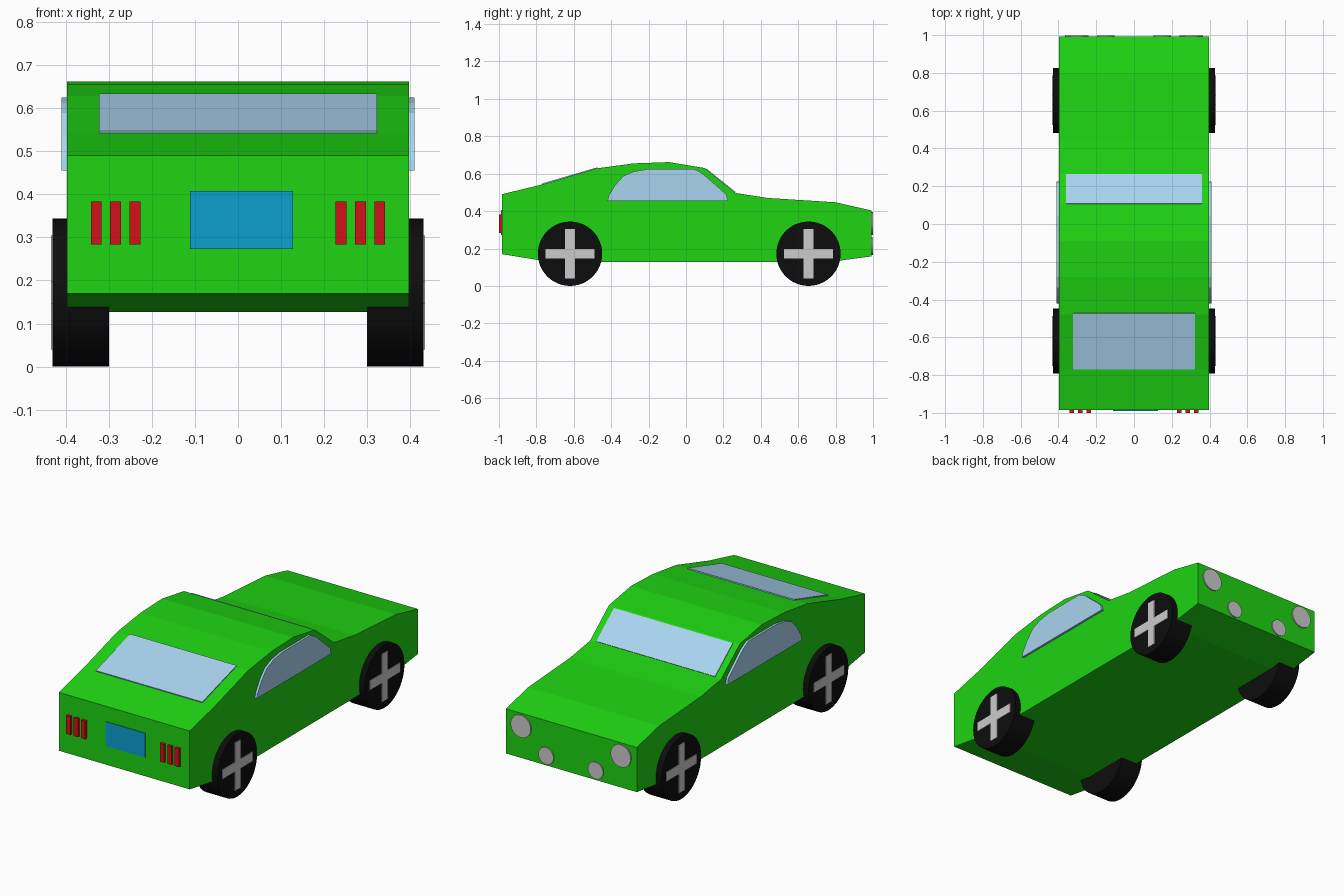
import bpy, bmesh, math
from mathutils import Vector, Matrix

if "Cube" in bpy.data.objects:
    bpy.data.objects.remove(bpy.data.objects["Cube"])


def material(name, r, g, b):
    m = bpy.data.materials.new(name)
    m.diffuse_color = (r, g, b, 1)
    m.use_nodes = True
    m.node_tree.nodes["Principled BSDF"].inputs["Base Color"].default_value = m.diffuse_color
    return m


GREEN = material("green_paint", 0.013, 0.66, 0.006)
GLASS = material("glass", 0.40, 0.66, 0.88)
BLACK = material("rubber", 0.004, 0.004, 0.004)
RED = material("red_light", 0.65, 0.006, 0.01)
BLUE = material("plate_blue", 0.004, 0.35, 0.62)


def finish(name, bm, mat):
    bmesh.ops.recalc_face_normals(bm, faces=bm.faces)
    mesh = bpy.data.meshes.new(name)
    bm.to_mesh(mesh)
    bm.free()
    ob = bpy.data.objects.new(name, mesh)
    bpy.context.collection.objects.link(ob)
    if mat:
        mesh.materials.append(mat)
    return ob


def prism(name, profile, x0, x1, mat):
    """Extrude a (y, z) side profile along x."""
    bm = bmesh.new()
    face = bm.faces.new([bm.verts.new((x0, y, z)) for y, z in profile])
    ext = bmesh.ops.extrude_face_region(bm, geom=[face])
    verts = [v for v in ext["geom"] if isinstance(v, bmesh.types.BMVert)]
    bmesh.ops.translate(bm, verts=verts, vec=(x1 - x0, 0, 0))
    return finish(name, bm, mat)


def box(name, x, y, z, mat):
    return prism(name, [(y[0], z[0]), (y[1], z[0]), (y[1], z[1]), (y[0], z[1])], x[0], x[1], mat)


def disc(name, radius, depth, axis, centre, mat, sides=48):
    bm = bmesh.new()
    rot = Matrix.Rotation(math.pi / 2, 4, 'Y' if axis == 'X' else 'X')
    bmesh.ops.create_cone(bm, cap_ends=True, segments=sides, radius1=radius, radius2=radius,
                          depth=depth, matrix=Matrix.Translation(centre) @ rot)
    for f in bm.faces:
        f.smooth = len(f.verts) == 4
    for e in bm.edges:
        e.smooth = all(f.smooth for f in e.link_faces)
    return finish(name, bm, mat)


def sloped_glass(name, a, b, half_width, lift):
    """Thin pane lying on the slope from a to b."""
    a, b = Vector(a), Vector(b)
    d = (b - a).normalized()
    n = Vector((-d.y, d.x)) * lift
    prism(name, [a - n, b - n, b + n, a + n], -half_width, half_width, GLASS)


# Body shell
prism("body", [(-0.985, 0.49), (-0.77, 0.542), (-0.48, 0.628), (-0.28, 0.655), (-0.09, 0.662),
               (0.10, 0.63), (0.265, 0.497), (0.44, 0.47), (0.80, 0.447), (0.993, 0.403),
               (0.993, 0.158), (0.76, 0.127), (-0.72, 0.127), (-0.985, 0.17)],
      -0.397, 0.397, GREEN)

# Front and rear glass
sloped_glass("windshield", (0.107, 0.6245), (0.261, 0.5005), 0.36, 0.004)
sloped_glass("rear_window", (-0.769, 0.5425), (-0.472, 0.6295), 0.323, 0.005)

side_glass = [(-0.42, 0.455), (-0.415, 0.48), (-0.38, 0.538), (-0.335, 0.588), (-0.28, 0.612),
              (-0.20, 0.625), (0.045, 0.625), (0.09, 0.60), (0.215, 0.49), (0.225, 0.455)]

for s, side in ((-1, "left"), (1, "right")):
    prism(f"{side}_side_window", side_glass, s * 0.38, s * 0.409, GLASS)

    # Wheels with cross-shaped hubs
    for y, end in ((-0.62, "rear"), (0.655, "front")):
        zc, a, t = 0.172, 0.132, 0.026
        disc(f"{side}_{end}_wheel", 0.172, 0.131, 'X', (s * 0.3645, y, zc), BLACK)
        cross = [(t, t), (t, a), (-t, a), (-t, t), (-a, t), (-a, -t),
                 (-t, -t), (-t, -a), (t, -a), (t, -t), (a, -t), (a, t)]
        prism(f"{side}_{end}_hub_cross", [(y + p, zc + q) for p, q in cross],
              s * 0.41, s * 0.434, None)

    # Tail lights at the -y end
    for i, x in enumerate((0.239, 0.284, 0.329)):
        box(f"{side}_tail_light_{i + 1}", (s * x - 0.0125, s * x + 0.0125),
            (-1.0, -0.97), (0.283, 0.383), RED)

    # Round lamps at the +y end
    disc(f"{side}_headlight", 0.061, 0.03, 'Y', (s * 0.303, 0.984, 0.333), None)
    disc(f"{side}_fog_light", 0.046, 0.03, 'Y', (s * 0.15, 0.984, 0.212), None)

# Plate
box("plate", (-0.111, 0.128), (-0.989, -0.97), (0.273, 0.407), BLUE)
